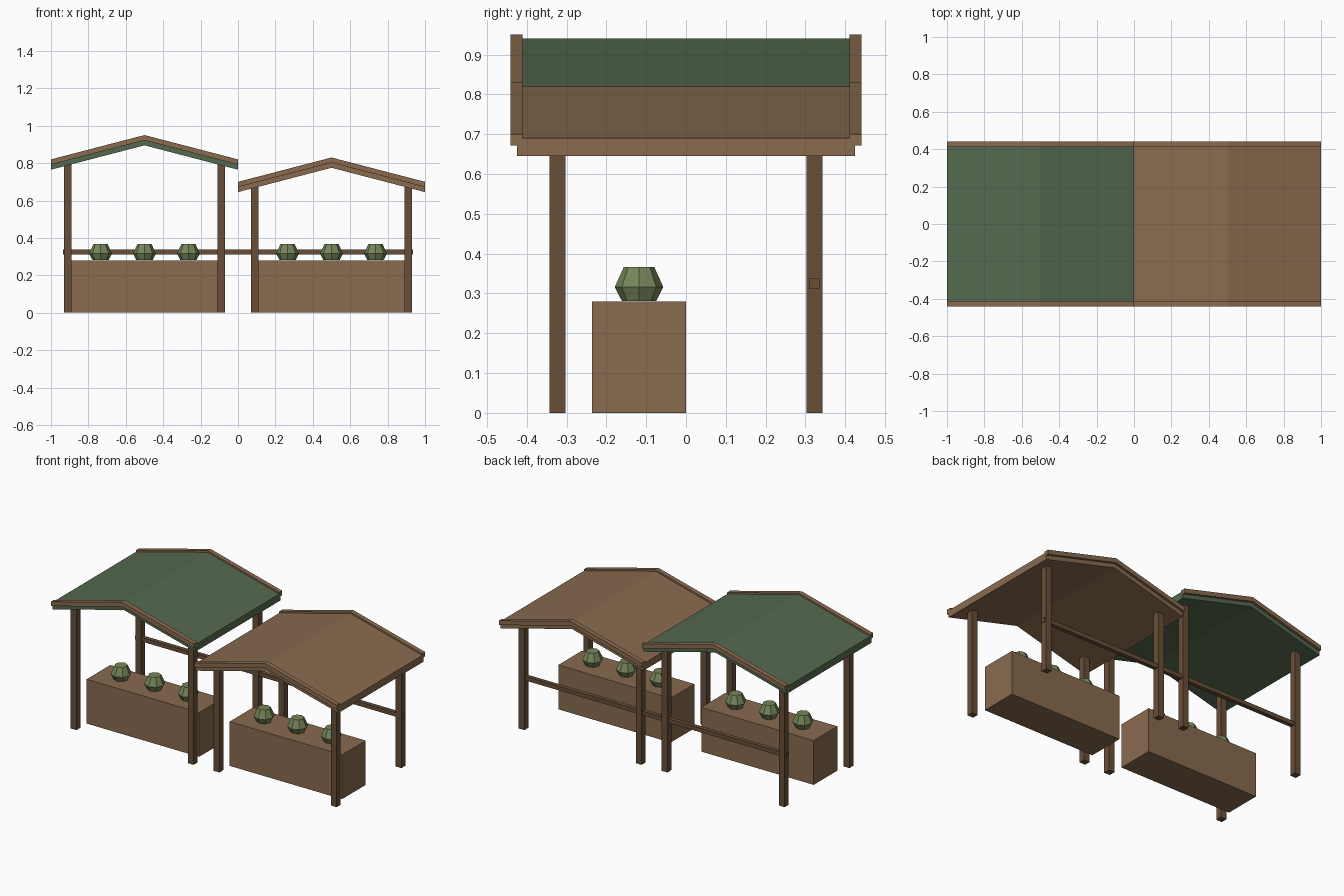
import bpy, bmesh, math

if "Cube" in bpy.data.objects:
    bpy.data.objects.remove(bpy.data.objects["Cube"])


def mat(name, rgb):
    m = bpy.data.materials.new(name)
    m.diffuse_color = (*rgb, 1)
    m.use_nodes = True
    m.node_tree.nodes["Principled BSDF"].inputs["Base Color"].default_value = m.diffuse_color
    return m


WOOD = mat("light wood", (0.25, 0.145, 0.078))
DARK = mat("dark wood", (0.14, 0.078, 0.04))
GREEN = mat("roof green", (0.088, 0.14, 0.077))
CROP = mat("produce green", (0.18, 0.24, 0.10))


def finish(name, bm, material):
    bmesh.ops.recalc_face_normals(bm, faces=bm.faces)
    me = bpy.data.meshes.new(name)
    bm.to_mesh(me)
    bm.free()
    me.materials.append(material)
    ob = bpy.data.objects.new(name, me)
    bpy.context.collection.objects.link(ob)
    return ob


def box(name, x0, x1, y0, y1, z0, z1, material):
    bm = bmesh.new()
    bmesh.ops.create_cube(bm, size=1)
    for v in bm.verts:
        v.co = (x1 if v.co.x > 0 else x0,
                y1 if v.co.y > 0 else y0,
                z1 if v.co.z > 0 else z0)
    return finish(name, bm, material)


def gable(name, cx, y0, y1, eave, rise, thick, material):
    """Bent slab: chevron profile in xz, extruded along y."""
    top = [(-0.5, eave), (0, eave + rise), (0.5, eave)]
    bm = bmesh.new()
    rows = [[[bm.verts.new((cx + x, y, z - t)) for x, z in top]
             for t in (0, thick)] for y in (y0, y1)]
    (ft, fb), (bt, bb) = rows
    for i in range(2):
        bm.faces.new((ft[i], ft[i + 1], bt[i + 1], bt[i]))
        bm.faces.new((fb[i], bb[i], bb[i + 1], fb[i + 1]))
        bm.faces.new((ft[i], fb[i], fb[i + 1], ft[i + 1]))
        bm.faces.new((bt[i], bt[i + 1], bb[i + 1], bb[i]))
    for i in (0, 2):
        bm.faces.new((ft[i], bt[i], bb[i], fb[i]))
    return finish(name, bm, material)


def produce(name, cx, cy):
    """Faceted eight-sided vegetable with flat top and bottom."""
    bm = bmesh.new()
    n = 8
    rings = [[bm.verts.new((cx + r * math.cos(math.tau * k / n),
                            cy + r * math.sin(math.tau * k / n), z))
              for k in range(n)]
             for r, z in ((0.043, 0.281), (0.061, 0.316), (0.038, 0.367))]
    for a, b in zip(rings, rings[1:]):
        for k in range(n):
            j = (k + 1) % n
            bm.faces.new((a[k], a[j], b[j], b[k]))
    bm.faces.new(rings[0])
    bm.faces.new(rings[-1])
    return finish(name, bm, CROP)


def stall(side, cx, eave, roof_mat):
    # roof slab and raised gable trims
    gable(side + "_roof", cx, -0.425, 0.425, eave, 0.13, 0.045, roof_mat)
    for label, s in (("front", -1), ("back", 1)):
        y0, y1 = sorted((s * 0.411, s * 0.441))
        gable(f"{side}_{label}_roof_trim", cx, y0, y1, eave + 0.01, 0.13, 0.028, WOOD)
        # corner posts
        for end, t in (("left", -1), ("right", 1)):
            px, py = cx + t * 0.41, s * 0.323
            box(f"{side}_{label}_{end}_post", px - 0.02, px + 0.02,
                py - 0.02, py + 0.02, 0, eave - 0.01, DARK)
    # counter with three vegetables
    box(side + "_counter", cx - 0.393, cx + 0.393, -0.236, 0, 0, 0.28, WOOD)
    for i in range(3):
        produce(f"{side}_vegetable_{i + 1}", cx + (i - 1) * 0.235, -0.118)


stall("left", -0.5, 0.81, GREEN)
stall("right", 0.5, 0.69, WOOD)
# long rail joining the back posts
box("back_rail", -0.935, 0.935, 0.309, 0.335, 0.311, 0.337, DARK)
